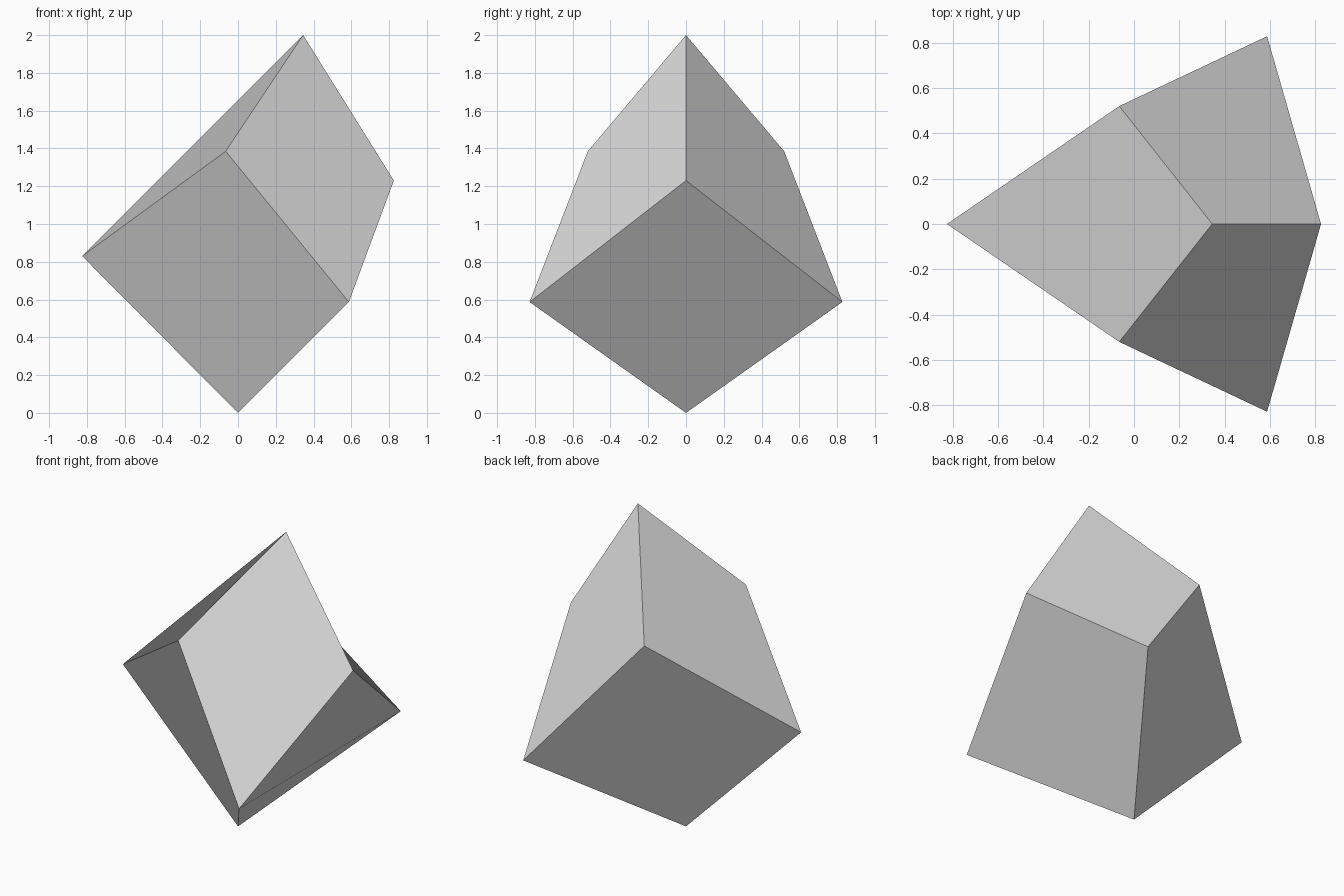
import bpy
import bmesh

old = bpy.data.objects.get("Cube")
if old:
    bpy.data.objects.remove(old, do_unlink=True)

# Single plain grey material
grey = bpy.data.materials.new("light grey")
grey.use_nodes = True
colour = (0.72, 0.72, 0.72, 1.0)
grey.diffuse_color = colour
grey.node_tree.nodes["Principled BSDF"].inputs["Base Color"].default_value = colour

# Corners of the skewed block, symmetric across y = 0
corners = {
    "base": (0, 0, 0),
    "top": (0.345, 0, 2),
    "tip": (-0.825, 0, 0.83),
    "ridge": (0.825, 0, 1.23),
}
for side, sign in (("front", -1), ("back", 1)):
    corners["low_" + side] = (0.587, sign * 0.828, 0.587)
    corners["high_" + side] = (-0.065, sign * 0.52, 1.385)

# Four-sided faces; each starts at a corner of its fold diagonal
faces = ["tip high_front top high_back", "low_front ridge low_back base"]
for side in ("front", "back"):
    faces.append(f"high_{side} top ridge low_{side}")
    faces.append(f"high_{side} tip base low_{side}")

bm = bmesh.new()
verts = {name: bm.verts.new(co) for name, co in corners.items()}
for face in faces:
    bm.faces.new([verts[name] for name in face.split()])
bmesh.ops.recalc_face_normals(bm, faces=bm.faces[:])

mesh = bpy.data.meshes.new("skewed_block")
bm.to_mesh(mesh)
bm.free()
mesh.materials.append(grey)
block = bpy.data.objects.new("skewed_block", mesh)
bpy.context.collection.objects.link(block)
